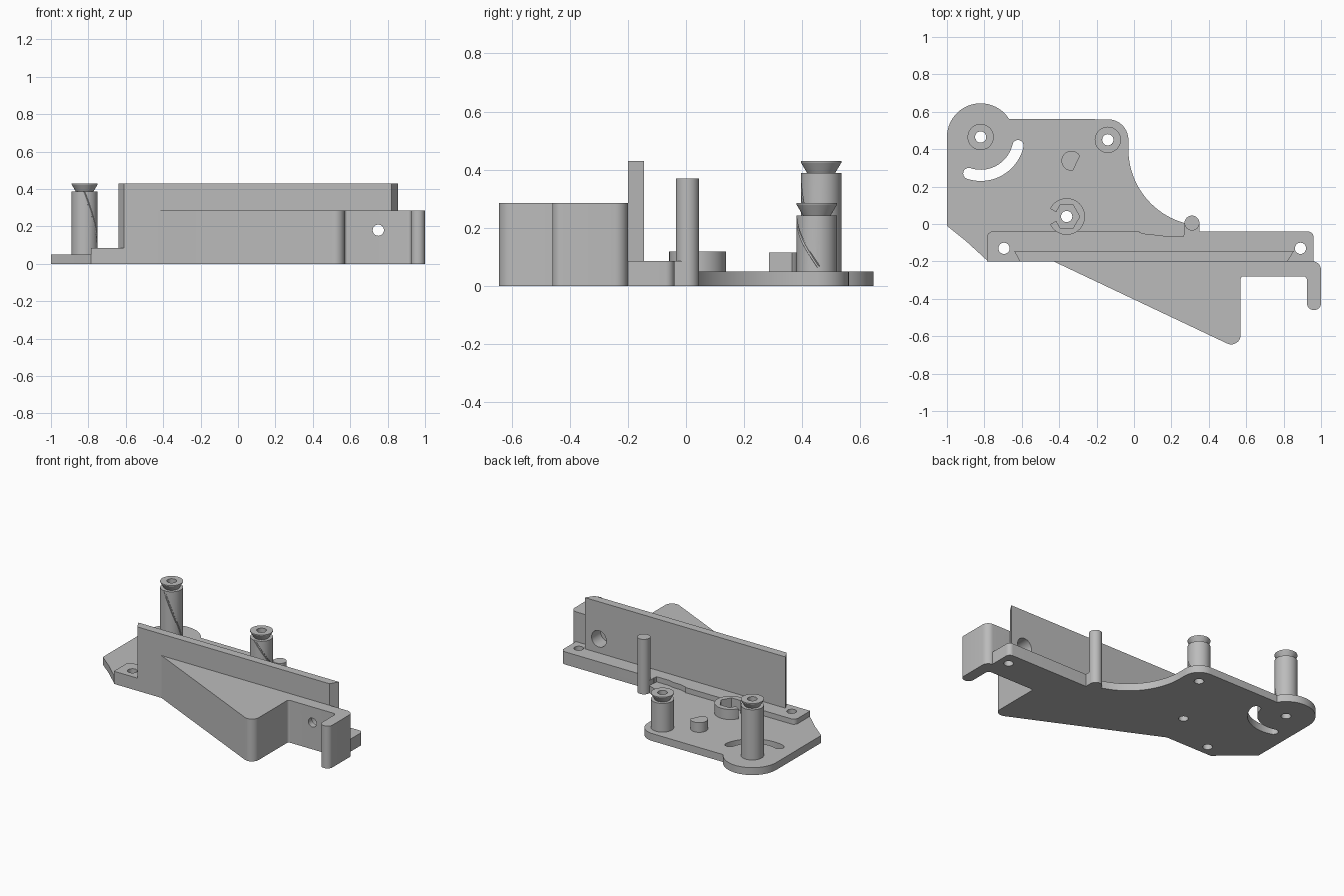
import bpy, bmesh, math
from mathutils import Vector

old = bpy.data.objects.get("Cube")
if old:
    bpy.data.objects.remove(old, do_unlink=True)

grey = bpy.data.materials.new("plain grey")
grey.use_nodes = True
grey.diffuse_color = (0.5, 0.5, 0.5, 1)
grey.node_tree.nodes["Principled BSDF"].inputs["Base Color"].default_value = (0.5, 0.5, 0.5, 1)


def arc(cx, cy, r, a, b, steps=20):
    """Points on an arc from a to b degrees."""
    angles = [math.radians(a + (b - a) * i / steps) for i in range(steps + 1)]
    return [(cx + r * math.cos(t), cy + r * math.sin(t)) for t in angles]


def circle(cx, cy, r, sides=40):
    return arc(cx, cy, r, 0, 360, sides)[:-1]


def fillet(corners, steps=8):
    """Outline from (x, y, radius) corners, rounding each corner."""
    out = []
    for i, (x, y, r) in enumerate(corners):
        p = Vector((x, y))
        if not r:
            out.append((x, y))
            continue
        a = (Vector(corners[i - 1][:2]) - p).normalized()
        b = (Vector(corners[(i + 1) % len(corners)][:2]) - p).normalized()
        half = a.angle(b) / 2
        c = p + (a + b).normalized() * (r / math.sin(half))
        start = p + a * (r / math.tan(half)) - c
        turn = start.angle_signed(p + b * (r / math.tan(half)) - c)
        base = math.atan2(start.y, start.x)
        for k in range(steps + 1):
            t = base - turn * k / steps
            out.append((c.x + r * math.cos(t), c.y + r * math.sin(t)))
    return out


def make(name, bm):
    bmesh.ops.recalc_face_normals(bm, faces=bm.faces)
    mesh = bpy.data.meshes.new(name)
    bm.to_mesh(mesh)
    bm.free()
    mesh.materials.append(grey)
    obj = bpy.data.objects.new(name, mesh)
    bpy.context.collection.objects.link(obj)
    return obj


def prism(name, outline, z0, z1):
    bm = bmesh.new()
    base = bm.faces.new([bm.verts.new((x, y, z0)) for x, y in outline])
    top = bmesh.ops.extrude_face_region(bm, geom=[base], use_keep_orig=True)
    moved = [v for v in top["geom"] if isinstance(v, bmesh.types.BMVert)]
    bmesh.ops.translate(bm, verts=moved, vec=(0, 0, z1 - z0))
    return make(name, bm)


def lathe(name, profile, x, y, sides=40):
    bm = bmesh.new()
    rings = []
    for i in range(sides):
        t = math.tau * i / sides
        rings.append([bm.verts.new((x + r * math.cos(t), y + r * math.sin(t), z)) for r, z in profile])
    n = len(profile)
    for i in range(sides):
        a, b = rings[i], rings[(i + 1) % sides]
        for k in range(n):
            bm.faces.new((a[k], b[k], b[(k + 1) % n], a[(k + 1) % n]))
    return make(name, bm)


def activate(obj):
    bpy.ops.object.select_all(action="DESELECT")
    obj.select_set(True)
    bpy.context.view_layer.objects.active = obj


def cut(obj, *cutters):
    """Subtract the cutters, then remove them."""
    for c in cutters:
        mod = obj.modifiers.new("cut", "BOOLEAN")
        mod.operation = "DIFFERENCE"
        mod.solver = "EXACT"
        mod.object = c
        activate(obj)
        bpy.ops.object.modifier_apply(modifier=mod.name)
        bpy.data.objects.remove(c, do_unlink=True)


def hole(x, y, r=0.03):
    return prism("hole_cutter", circle(x, y, r, 32), -0.1, 0.6)


def cross_hole(x, z, r, y0, y1):
    """Round cutter running front to back."""
    c = prism("hole_cutter", circle(x, z, r, 32), -y1, -y0)
    for v in c.data.vertices:
        px, pz, depth = v.co
        v.co = (px, -depth, pz)
    return c


tall, short, boss = (-0.82, 0.465), (-0.14, 0.45), (-0.36, 0.04)
rail_holes = [(-0.695, -0.13), (0.89, -0.13)]

# Base plate with post holes and a curved slot
plate = prism("base_plate",
              arc(*short, 0.11, 0, 90) + arc(*tall, 0.18, 32, 180, 40)
              + [(-1, -0.01), (-0.9, -0.09), (-0.785, -0.195), (0.274, -0.195)]
              + arc(0.38, 0.4, 0.41, 255, 180, 32), 0, 0.05)
slot = (arc(*tall, 0.235, -108, -13)
        + arc(tall[0] + 0.205 * math.cos(math.radians(-13)),
              tall[1] + 0.205 * math.sin(math.radians(-13)), 0.03, -13, 167, 12)[1:-1]
        + arc(*tall, 0.175, -13, -108)
        + arc(tall[0] + 0.205 * math.cos(math.radians(-108)),
              tall[1] + 0.205 * math.sin(math.radians(-108)), 0.03, 72, 252, 12)[1:-1])
# The far end cap bulges away from the slot
slot[-11:] = arc(tall[0] + 0.205 * math.cos(math.radians(-108)),
                 tall[1] + 0.205 * math.sin(math.radians(-108)), 0.03, 72, 252, 12)[1:-1]
cut(plate, prism("slot_cutter", slot, -0.1, 0.2), hole(*tall), hole(*short),
    hole(*boss), hole(*rail_holes[0]))

# Mounting rail with a shallow relief behind the pin
rail = prism("mounting_rail", fillet([(-0.785, -0.2, 0), (0.96, -0.2, 0),
                                      (0.96, -0.04, 0.03), (-0.785, -0.04, 0.03)]), 0, 0.085)
relief = prism("relief_cutter", [(0.03, -0.02), (0.03, -0.045), (0.08, -0.057), (0.14, -0.058),
                                 (0.17, -0.067), (0.265, -0.067), (0.27, -0.02)], 0.05, 0.2)
cut(rail, relief, *[hole(*p) for p in rail_holes])

# Upright wall with slanted ends
wall = prism("upright_wall", [(-0.61, -0.2), (0.82, -0.2), (0.855, -0.145), (-0.64, -0.145)], 0, 0.43)
cut(wall, cross_hole(0.75, 0.18, 0.055, -0.3, 0))

# Wedge bracket with a hooked end
bracket = prism("wedge_bracket", fillet([
    (-0.43, -0.2, 0), (0.57, -0.673, 0.05), (0.57, -0.28, 0.015), (0.925, -0.28, 0.02),
    (0.925, -0.46, 0.036), (1.0, -0.46, 0.036), (1.0, -0.2, 0.045)]), 0, 0.285)
cut(bracket, cross_hole(0.75, 0.18, 0.03, -0.4, 0), cross_hole(0.75, 0.18, 0.055, -0.24, 0))

# Guide pin and its foot
pin = prism("guide_pin", circle(0.31, 0.005, 0.04), 0, 0.37)
foot = prism("pin_foot", [(0.27, -0.1), (0.35, -0.1), (0.35, 0), (0.27, 0)], 0, 0.085)

# Flared posts, each with a spiral groove
posts = []
for name, (x, y), top in (("tall_post", tall, 0.43), ("short_post", short, 0.285)):
    neck = top - 0.042
    post = lathe(name, [(0.03, 0.05), (0.07, 0.05), (0.07, neck), (0.048, neck),
                        (0.07, top - 0.005), (0.07, top), (0.03, top)], x, y)
    curve = bpy.data.curves.new("groove_cutter", "CURVE")
    curve.dimensions = "3D"
    curve.bevel_depth = 0.006
    curve.bevel_resolution = 1
    curve.use_fill_caps = True
    path = curve.splines.new("POLY")
    steps = 24
    path.points.add(steps)
    for i, (px, py) in enumerate(arc(x, y, 0.071, -97, 5, steps)):
        path.points[i].co = (px, py, neck + 0.01 + (0.055 - neck) * i / steps, 1)
    groove = bpy.data.objects.new("groove_cutter", curve)
    bpy.context.collection.objects.link(groove)
    activate(groove)
    bpy.ops.object.convert(target="MESH")
    cut(post, bpy.context.view_layer.objects.active)
    posts.append(post)

# Nut holder: split ring with a hexagonal pocket
bx, by = boss
nut_holder = prism("nut_holder", circle(bx, by, 0.098), 0.05, 0.118)
cut(nut_holder, prism("hex_cutter", circle(bx, by, 0.07, 6), 0, 0.2),
    prism("gap_cutter", [(bx - 0.12, by - 0.06), (bx - 0.05, by - 0.02),
                         (bx - 0.05, by + 0.02), (bx - 0.12, by + 0.06)], 0, 0.2))

# Flat-sided stop peg
peg = prism("stop_peg", arc(-0.335, 0.338, 0.053, 30, 280, 30), 0.05, 0.115)

for obj in [plate, rail, wall, bracket, pin, foot, nut_holder, peg] + posts:
    activate(obj)
    bpy.ops.object.shade_smooth_by_angle(angle=math.radians(30))
